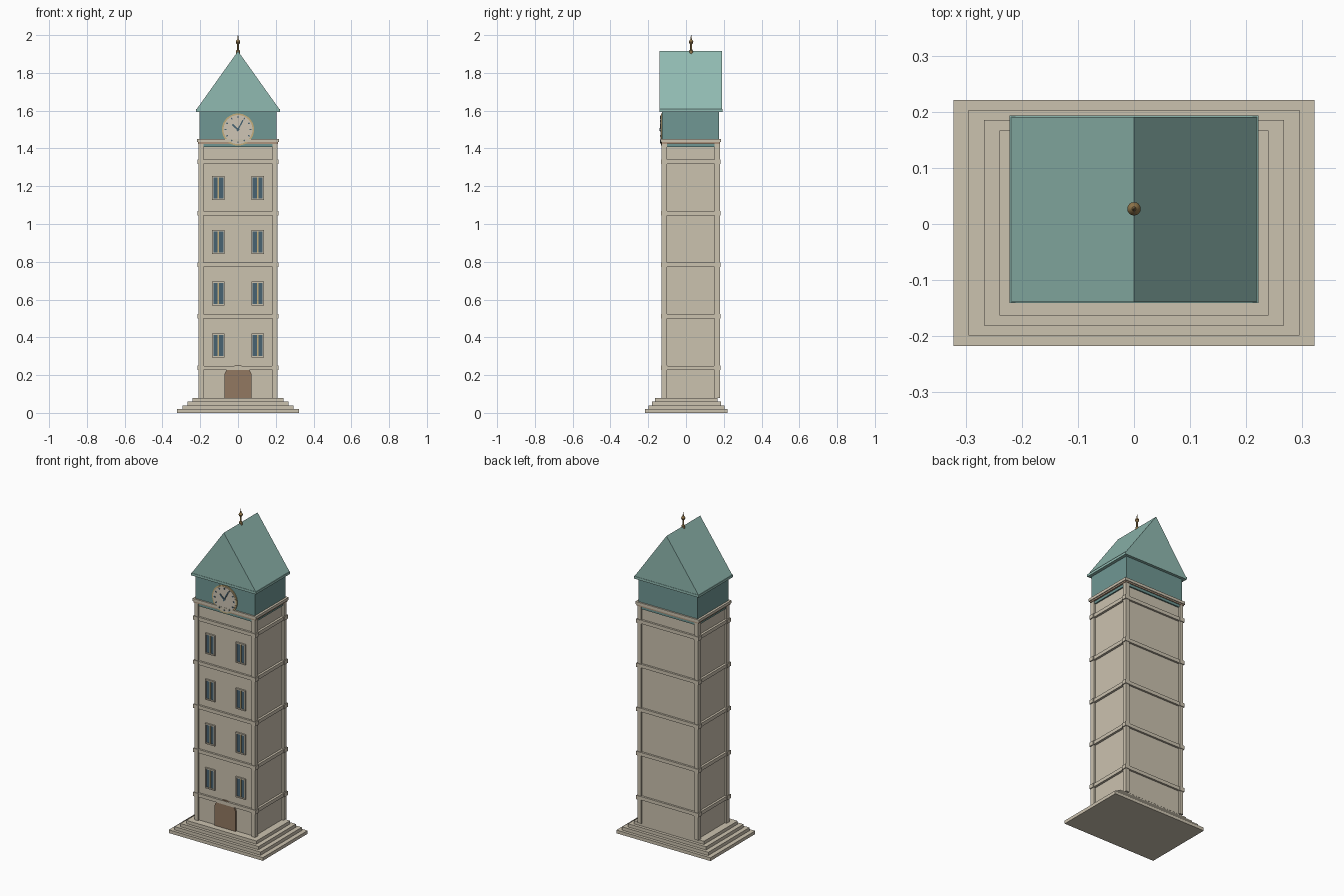
import bpy, math
from mathutils import Vector

cube = bpy.data.objects.get("Cube")
if cube:
    bpy.data.objects.remove(cube, do_unlink=True)


def material(name, r, g, b):
    m = bpy.data.materials.new(name)
    m.use_nodes = True
    m.diffuse_color = (r, g, b, 1)
    m.node_tree.nodes["Principled BSDF"].inputs["Base Color"].default_value = (r, g, b, 1)
    return m


STONE = material("stone", 0.60, 0.54, 0.43)
ROOF = material("pale copper", 0.28, 0.49, 0.44)
COPPER = material("dark copper", 0.16, 0.31, 0.295)
GLASS = material("slate blue", 0.065, 0.125, 0.17)
WOOD = material("brown wood", 0.29, 0.19, 0.12)
GOLD = material("gold", 0.55, 0.42, 0.20)
DIAL = material("cream dial", 0.62, 0.56, 0.46)
BRONZE = material("bronze", 0.28, 0.18, 0.07)
TRIM = material("terracotta trim", 0.42, 0.30, 0.21)

CY = 0.025      # tower axis in y
FRONT = -0.118  # wall plane


def add_mesh(name, verts, faces, mat):
    mesh = bpy.data.meshes.new(name)
    mesh.from_pydata(verts, [], faces)
    mesh.materials.append(mat)
    ob = bpy.data.objects.new(name, mesh)
    bpy.context.collection.objects.link(ob)
    return ob


def prism(name, outline, y0, y1, mat):
    """Extrude an x-z outline (anticlockwise from the front) from y0 to y1."""
    n = len(outline)
    verts = [(x, y, z) for y in (y0, y1) for x, z in outline]
    faces = [tuple(range(n)), tuple(reversed(range(n, 2 * n)))]
    faces += [(i, i + n, (i + 1) % n + n, (i + 1) % n) for i in range(n)]
    return add_mesh(name, verts, faces, mat)


def box(name, x0, x1, y0, y1, z0, z1, mat):
    return prism(name, [(x0, z0), (x1, z0), (x1, z1), (x0, z1)], y0, y1, mat)


def centred(name, hx, hy, z0, z1, mat, cy=CY):
    return box(name, -hx, hx, cy - hy, cy + hy, z0, z1, mat)


def ring_points(r, n=48, cx=0, cz=0):
    return [(cx + r * math.cos(2 * math.pi * i / n), cz + r * math.sin(2 * math.pi * i / n))
            for i in range(n)]


def bar(name, start, end, width, y0, y1, mat):
    """Thin bar lying on the dial between two x-z points."""
    a, b = Vector(start), Vector(end)
    d = (b - a).normalized()
    s = Vector((d.y, -d.x)) * width / 2
    return prism(name, [tuple(p) for p in (a + s, b + s, b - s, a - s)], y0, y1, mat)


# Stepped base
for i in range(4):
    centred(f"base_step_{i + 1}", 0.322 - 0.0273 * i, 0.219 - 0.018 * i,
            0.02 * i, 0.02 * (i + 1), STONE, 0.002)

# Shaft and corner pillars
centred("shaft_wall", 0.195, 0.143, 0.08, 1.408, STONE)
for side, sx in (("left", 1), ("right", -1)):
    for end, sy in (("front", -1), ("back", 1)):
        xs = sorted((sx * 0.183, sx * 0.208))
        ys = sorted((CY + sy * 0.126, CY + sy * 0.154))
        box(f"corner_pillar_{end}_{side}", *xs, *ys, 0.08, 1.43, STONE)

# Floor bands and cornice
for i in range(5):
    z = 0.238 + 0.273 * i
    centred(f"floor_band_{i + 1}", 0.209, 0.155, z - 0.011, z + 0.011, STONE)
    for sx in (-1, 1):
        for sy in (-1, 1):
            xs = sorted((sx * 0.181, sx * 0.214))
            ys = sorted((CY + sy * 0.124, CY + sy * 0.158))
            box(f"band_block_{i + 1}", *xs, *ys, z - 0.012, z + 0.012, STONE)
centred("cornice_trim", 0.212, 0.156, 1.424, 1.433, TRIM)
centred("cornice", 0.217, 0.160, 1.433, 1.45, STONE)

# Clock storey
centred("clock_storey", 0.203, 0.151, 1.408, 1.595, COPPER)

# Gabled roof
centred("roof_eave", 0.222, 0.167, 1.593, 1.608, ROOF, 0.026)
prism("gable_roof", [(-0.219, 1.608), (0.219, 1.608), (0, 1.915)], -0.139, 0.191, ROOF)

# Windows: frame border, two panes, mullion
for row, z in enumerate((0.357, 0.632, 0.905, 1.19)):
    for sx in (-1, 1):
        x, hw, hh, t = sx * 0.104, 0.033, 0.063, 0.007
        for s in (-1, 1):
            jx = x + s * (hw - t / 2)
            box(f"window_jamb_{row + 1}", jx - t / 2, jx + t / 2, FRONT - 0.010, FRONT,
                z - hh, z + hh, STONE)
            lz = z + s * (hh - t / 2)
            box(f"window_rail_{row + 1}", x - hw + t, x + hw - t, FRONT - 0.010, FRONT,
                lz - t / 2, lz + t / 2, STONE)
        box(f"window_glass_{row + 1}", x - hw + t, x + hw - t, FRONT - 0.004, FRONT,
            z - hh + t, z + hh - t, GLASS)
        box(f"window_mullion_{row + 1}", x - 0.004, x + 0.004, FRONT - 0.007, FRONT,
            z - hh + t, z + hh - t, GOLD)

# Arched door
arch = [(0.072 * math.cos(math.pi * i / 16), 0.195 + 0.057 * math.sin(math.pi * i / 16))
        for i in range(17)]
prism("arched_door", [(-0.072, 0.08), (0.072, 0.08)] + arch, FRONT - 0.009, FRONT, WOOD)
box("door_seam", -0.001, 0.001, FRONT - 0.010, FRONT, 0.08, 0.226, BRONZE)

# Clock
CZ, CF = 1.5, CY - 0.151
prism("clock_rim", ring_points(0.085, cz=CZ), CF - 0.006, CF, GOLD)
prism("clock_dial", ring_points(0.077, cz=CZ), CF - 0.008, CF - 0.005, DIAL)
for i in range(12):
    a = math.pi * i / 6
    u = Vector((math.sin(a), math.cos(a)))
    c = Vector((0, CZ))
    bar("hour_mark", c + u * 0.062, c + u * 0.071, 0.007, CF - 0.011, CF - 0.007, GLASS)
bar("hour_hand", (0.004, CZ - 0.004), (-0.03, CZ + 0.027), 0.009, CF - 0.011, CF - 0.007, GLASS)
bar("minute_hand", (-0.004, CZ - 0.008), (0.026, CZ + 0.050), 0.007, CF - 0.012, CF - 0.007, GLASS)
prism("clock_hub", ring_points(0.007, 16, cz=CZ), CF - 0.013, CF - 0.007, GLASS)

# Lathed finial
profile = [(0.010, 1.90), (0.010, 1.918), (0.005, 1.924), (0.005, 1.952), (0.009, 1.956),
           (0.012, 1.964), (0.009, 1.972), (0.004, 1.977), (0.001, 2.0)]
N = 16
verts = [(r * math.cos(2 * math.pi * k / N), 0.027 + r * math.sin(2 * math.pi * k / N), z)
         for r, z in profile for k in range(N)]
faces = [(j * N + k, j * N + (k + 1) % N, (j + 1) * N + (k + 1) % N, (j + 1) * N + k)
         for j in range(len(profile) - 1) for k in range(N)]
faces += [tuple(reversed(range(N))), tuple(range(len(verts) - N, len(verts)))]
finial = add_mesh("roof_finial", verts, faces, BRONZE)
bpy.context.view_layer.objects.active = finial
finial.select_set(True)
bpy.ops.object.shade_smooth_by_angle()
